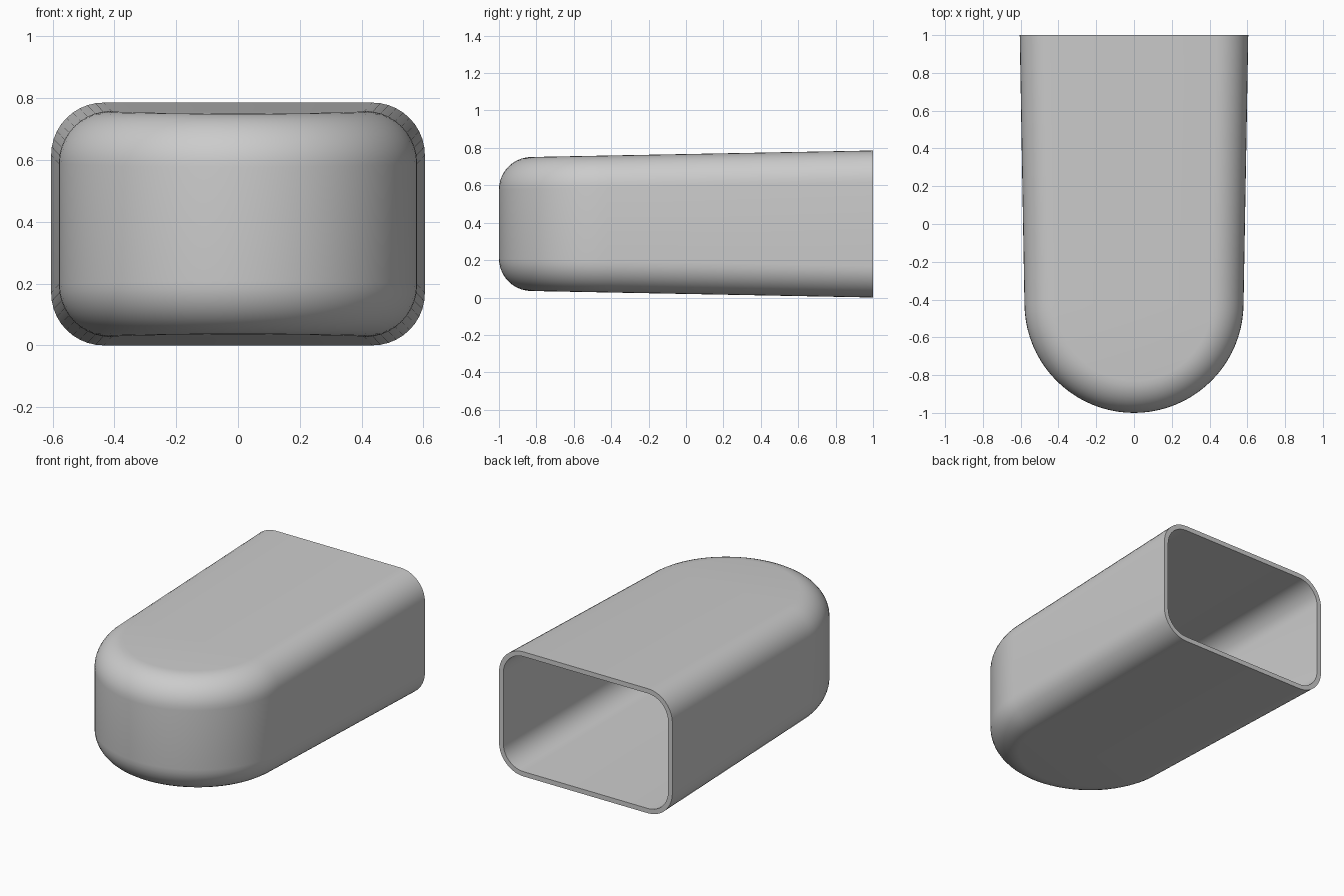
import bpy
import bmesh
from math import cos, sin, pi, radians

cube = bpy.data.objects.get("Cube")
if cube:
    bpy.data.objects.remove(cube)

FRONT_R, ARC_Y, BACK_W = 0.58, -0.42, 0.605   # plan outline
MID_Z, BACK_H, SLOPE = 0.393, 0.393, 0.019    # height, narrowing to the front
CORNER, WALL = 0.17, 0.03
ARC_STEPS, CORNER_STEPS = 40, 10

bm = bmesh.new()


def outline(inset):
    """U-shaped plan: straight back ends joined by a half circle at the front."""
    r = FRONT_R - inset
    arc = [(r * cos(pi * i / ARC_STEPS), ARC_Y - r * sin(pi * i / ARC_STEPS))
           for i in range(ARC_STEPS + 1)]
    w = BACK_W - inset
    return [(w, 1)] + arc + [(-w, 1)]


def shell(wall):
    """Rounded, closed-front skin; returns the loop round its open back."""
    r = CORNER - wall
    angles = [pi / 2 * i / CORNER_STEPS for i in range(CORNER_STEPS + 1)]
    profile = [(r - r * sin(a), -1, r * cos(a)) for a in angles]
    profile += [(d, 1, c) for d, _, c in reversed(profile)]
    rows = []
    for d, side, c in profile:
        row = []
        for x, y in outline(wall + d):
            h = BACK_H - SLOPE * (1 - y) - wall
            row.append(bm.verts.new((x, y, MID_Z + side * (h - r + c))))
        rows.append(row)
    # The list starts and ends on the flat faces once ordered bottom to top
    half = len(rows) // 2
    rows = rows[:half] + rows[half:]
    for a, b in zip(rows, rows[1:]):
        for i in range(len(a) - 1):
            bm.faces.new((a[i], a[i + 1], b[i + 1], b[i]))
    # Flat top and bottom, bridged from side to side
    for row in (rows[0], rows[-1]):
        n = len(row)
        for i in range(n // 2):
            quad = (row[i], row[i + 1], row[n - 2 - i], row[n - 1 - i])
            bm.faces.new(list(dict.fromkeys(quad)))
    return [row[0] for row in rows] + [row[-1] for row in reversed(rows)]


# Outer skin, inner skin and the rim between them
outer, inner = shell(0), shell(WALL)
for i in range(len(outer)):
    j = (i + 1) % len(outer)
    bm.faces.new((outer[i], outer[j], inner[j], inner[i]))
bmesh.ops.recalc_face_normals(bm, faces=bm.faces)

mesh = bpy.data.meshes.new("hollow_cover")
bm.to_mesh(mesh)
bm.free()
cover = bpy.data.objects.new("hollow_cover", mesh)
bpy.context.collection.objects.link(cover)

# Plain grey
grey = bpy.data.materials.new("light_grey")
grey.use_nodes = True
colour = (0.6, 0.6, 0.6, 1)
grey.diffuse_color = colour
grey.node_tree.nodes["Principled BSDF"].inputs["Base Color"].default_value = colour
mesh.materials.append(grey)

bpy.ops.object.select_all(action="DESELECT")
cover.select_set(True)
bpy.context.view_layer.objects.active = cover
bpy.ops.object.shade_smooth_by_angle(angle=radians(30))
